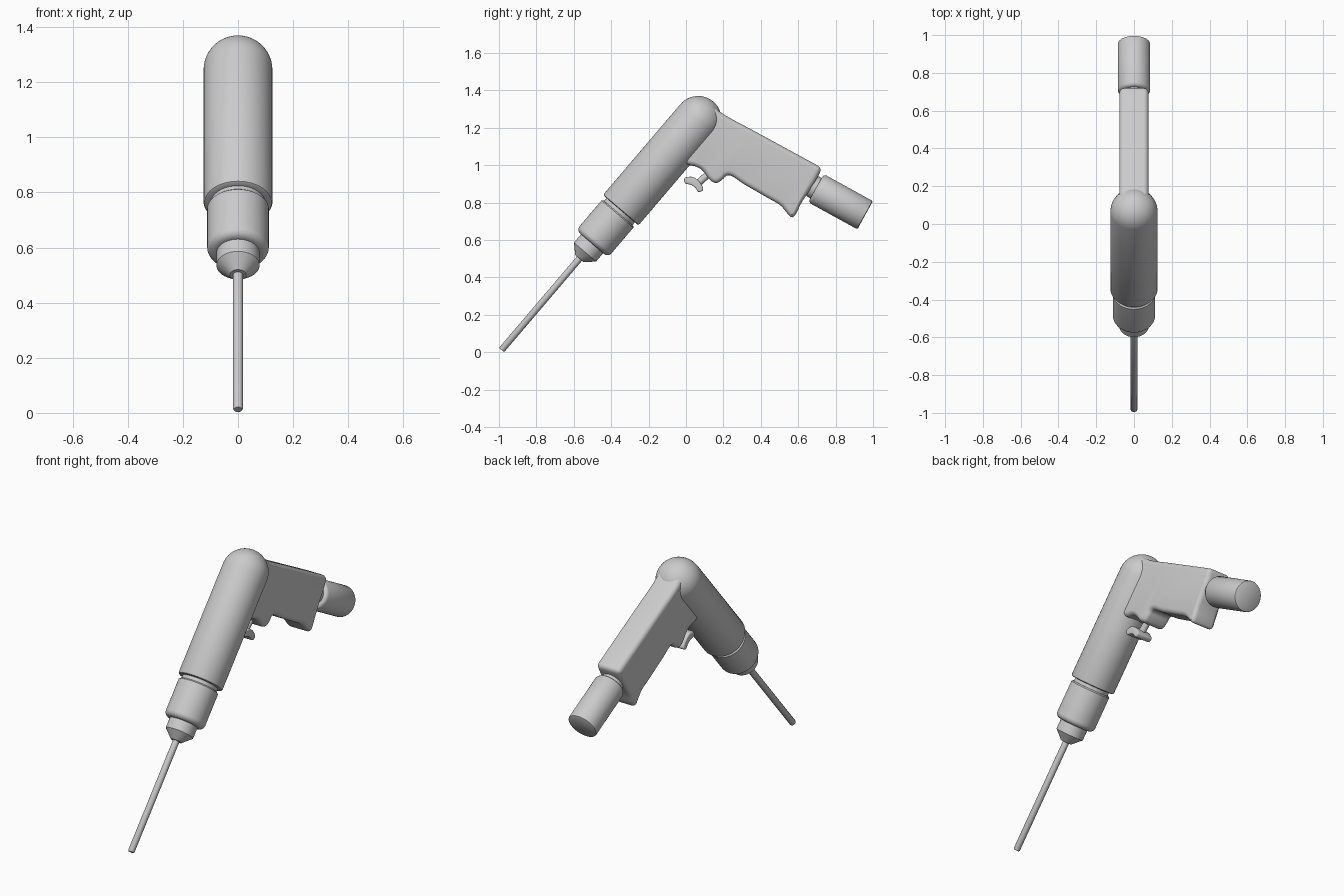
import bpy, bmesh, math
from mathutils import Vector

if "Cube" in bpy.data.objects:
    bpy.data.objects.remove(bpy.data.objects["Cube"])


def finish(bm, name, angle=35):
    bmesh.ops.recalc_face_normals(bm, faces=bm.faces)
    me = bpy.data.meshes.new(name)
    bm.to_mesh(me)
    bm.free()
    ob = bpy.data.objects.new(name, me)
    bpy.context.collection.objects.link(ob)
    bpy.ops.object.select_all(action='DESELECT')
    ob.select_set(True)
    bpy.context.view_layer.objects.active = ob
    bpy.ops.object.shade_smooth_by_angle(angle=math.radians(angle))
    return ob


def lathe(name, origin, direction, profile, n=48):
    """Spin (distance, radius) points round an axis in the x = 0 plane."""
    o, d = Vector((0, *origin)), Vector((0, *direction)).normalized()
    u = Vector((1, 0, 0))
    v = d.cross(u)
    bm = bmesh.new()
    rings = []
    for t, r in profile:
        rings.append([bm.verts.new(o + d * t + r * (u * math.cos(a) + v * math.sin(a)))
                      for a in (2 * math.pi * i / n for i in range(n))])
    for a, b in zip(rings, rings[1:]):
        for i in range(n):
            bm.faces.new((a[i], a[(i + 1) % n], b[(i + 1) % n], b[i]))
    bm.faces.new(rings[0])
    bm.faces.new(rings[-1])
    return finish(bm, name)


def round_corners(pts, cut):
    out = []
    for i, p in enumerate(pts):
        for q in (pts[i - 1], pts[(i + 1) % len(pts)]):
            e = q - p
            out.append(p + e.normalized() * min(cut, e.length * 0.25))
    return out


def slab(name, outline, half, bevel, cut, steps=5):
    """Extrude a (y, z) outline across x with rounded rims."""
    pts = [Vector(p) for p in outline]
    for k in range(3):
        pts = round_corners(pts, cut / 2 ** k)
    n = len(pts)
    area = sum(pts[i - 1].cross(pts[i]) for i in range(n))
    s = 1 if area > 0 else -1
    inward = []
    for i in range(n):
        e = (pts[(i + 1) % n] - pts[i - 1]).normalized()
        inward.append(Vector((-e.y, e.x)) * s)
    arc = [math.pi / 2 * k / steps for k in range(steps + 1)]
    section = [(half - bevel + bevel * math.sin(a), bevel * (1 - math.cos(a))) for a in arc]
    section = [(-x, d) for x, d in reversed(section)] + section
    bm = bmesh.new()
    rings = [[bm.verts.new((x, *(p + w * d))) for p, w in zip(pts, inward)] for x, d in section]
    for a, b in zip(rings, rings[1:]):
        for i in range(n):
            bm.faces.new((a[i], a[(i + 1) % n], b[(i + 1) % n], b[i]))
    bm.faces.new(rings[0])
    bm.faces.new(rings[-1])
    return finish(bm, name, 40)


TIP, AXIS = (-0.986, 0.012), (1.051, 1.233)

# Drill bit
lathe("drill_bit", TIP, AXIS, [(0, 0.014), (0.006, 0.018), (0.68, 0.018)], 24)

# Chuck with conical nose
lathe("chuck", TIP, AXIS, [(0.642, 0.024), (0.642, 0.03), (0.688, 0.078), (0.78, 0.078)])

# Sleeve with rounded lower rim
rim = [(0.776 - 0.03 * math.cos(a), 0.082 + 0.03 * math.sin(a))
       for a in (math.pi / 2 * k / 6 for k in range(7))]
lathe("sleeve", TIP, AXIS, rim + [(0.955, 0.112), (0.962, 0.105), (0.962, 0.05)])

# Thin groove between sleeve and body
lathe("groove_core", TIP, AXIS, [(0.93, 0.1), (1.02, 0.1)])

# Motor body with domed top
dome = [(1.62 + 0.125 * math.sin(a), 0.125 * math.cos(a))
        for a in (math.pi / 2 * k / 12.2 for k in range(13))]
lathe("motor_body", TIP, AXIS, [(0.982, 0.09), (0.982, 0.117), (0.985, 0.122), (0.992, 0.125)] + dome, 64)

# Pistol handle with trigger bump and lower lip
slab("handle", [
    (0.08, 1.27), (0.147, 1.315), (0.19, 1.278), (0.26, 1.238), (0.342, 1.195),
    (0.728, 0.985), (0.69, 0.909), (0.615, 0.797), (0.59, 0.74), (0.567, 0.715),
    (0.54, 0.743), (0.508, 0.786), (0.45, 0.818), (0.30, 0.904), (0.251, 0.941),
    (0.219, 0.949), (0.193, 0.92), (0.16, 0.90), (0.123, 0.922), (0.091, 0.973),
    (0.053, 0.995), (0.01, 1.0), (-0.03, 1.03), (0.0, 1.12)], 0.077, 0.026, 0.015)

# Hose fitting: neck and end cap
CAP, OUT = (0.695, 0.877), (0.876, -0.482)
lathe("fitting_neck", CAP, OUT, [(-0.09, 0.05), (-0.045, 0.05), (-0.036, 0.058),
                                 (-0.02, 0.062), (0.02, 0.062)])
lathe("end_cap", CAP, OUT, [(0, 0.06), (0.0, 0.07), (0.005, 0.08), (0.016, 0.086),
                            (0.292, 0.086), (0.297, 0.084), (0.3, 0.079)])

# Trigger stem and curved finger plate
lathe("trigger_stem", (0.14, 0.97), (-0.75, -0.66), [(0, 0.019), (0.12, 0.019)], 20)
slab("trigger", [
    (-0.01, 0.935), (0.035, 0.94), (0.065, 0.92), (0.085, 0.895), (0.096, 0.866),
    (0.066, 0.852), (0.052, 0.878), (0.03, 0.895), (-0.01, 0.902)], 0.05, 0.007, 0.008, 3)
